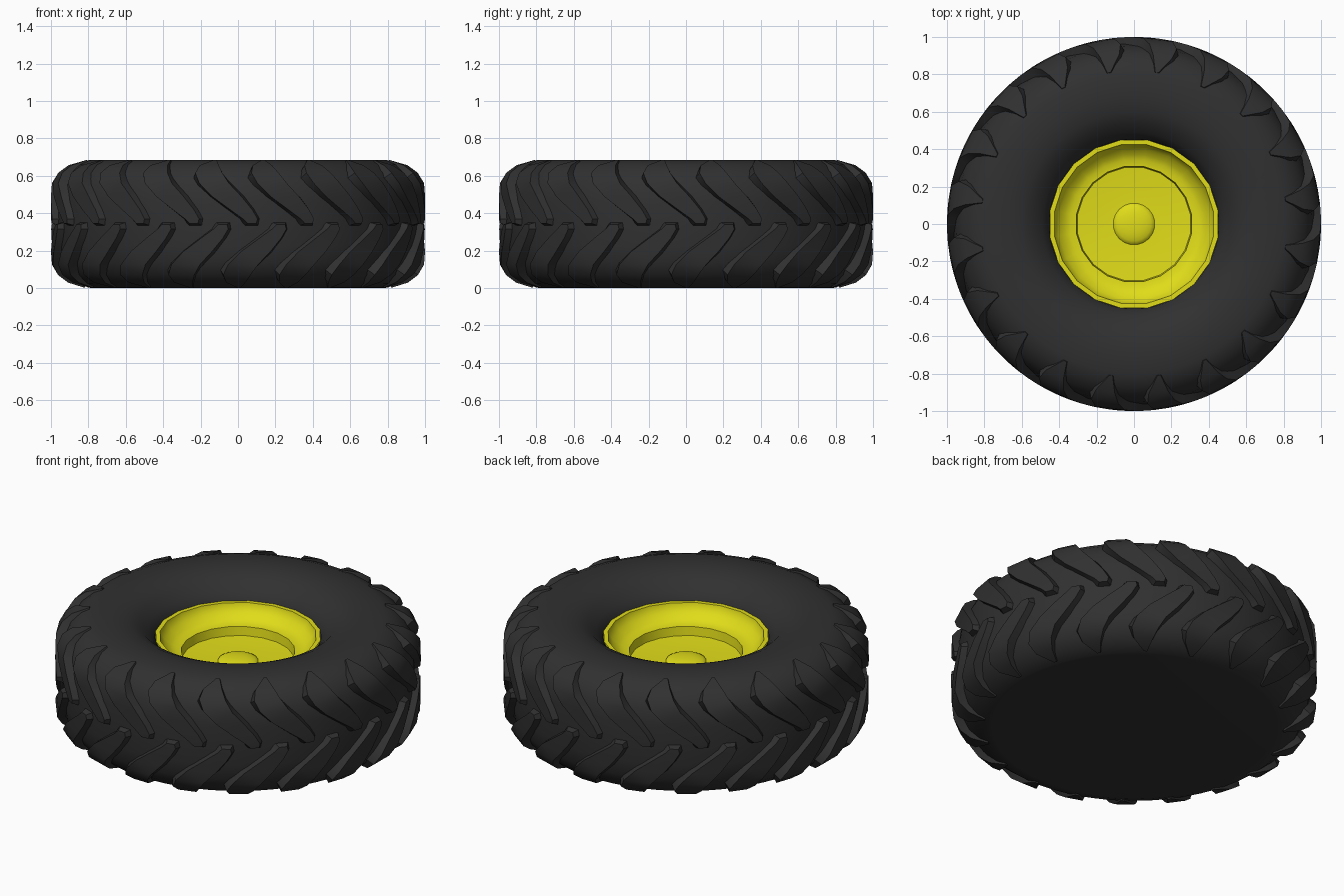
import bpy, bmesh
from math import sin, cos, pi, radians

if "Cube" in bpy.data.objects:
    bpy.data.objects.remove(bpy.data.objects["Cube"])

HALF = 0.3425   # mid height of the wheel
COUNT = 20      # lugs per row, and rim sides


def material(name, color):
    m = bpy.data.materials.new(name)
    m.diffuse_color = (*color, 1)
    m.use_nodes = True
    m.node_tree.nodes["Principled BSDF"].inputs["Base Color"].default_value = m.diffuse_color
    return m


def finish(name, bm, mat, angle):
    bmesh.ops.remove_doubles(bm, verts=bm.verts, dist=1e-5)
    bmesh.ops.recalc_face_normals(bm, faces=bm.faces)
    me = bpy.data.meshes.new(name)
    bm.to_mesh(me)
    bm.free()
    me.polygons.foreach_set("use_smooth", [True] * len(me.polygons))
    me.set_sharp_from_angle(angle=radians(angle))
    me.materials.append(mat)
    ob = bpy.data.objects.new(name, me)
    bpy.context.collection.objects.link(ob)
    return ob


def polar(r, deg, z):
    # angle 0 faces the front (-y), positive angles run towards +x
    a = radians(deg)
    return (r * sin(a), -r * cos(a), z)


def lathe(name, profile, sides, mat, angle):
    bm = bmesh.new()
    rings = [[bm.verts.new(polar(r, (i + 0.5) * 360 / sides, z)) for i in range(sides)]
             for r, z in profile]
    for a, b in zip(rings, rings[1:]):
        for i in range(sides):
            j = (i + 1) % sides
            bm.faces.new((a[i], a[j], b[j], b[i]))
    bm.faces.new(rings[-1])
    return finish(name, bm, mat, angle)


rubber = material("rubber", (0.03, 0.03, 0.03))
yellow = material("yellow_paint", (0.75, 0.72, 0.01))

# Tyre body: bulging upper sidewall, tread, closed flat underside
shoulder = [(0.80, 0.683), (0.86, 0.66), (0.915, 0.615), (0.95, 0.55), (0.965, 0.46)]
wall = [(0.445, 0.50), (0.455, 0.56), (0.49, 0.60), (0.54, 0.645), (0.60, 0.673), (0.68, 0.685)]
under = [(r, 2 * HALF - z) for r, z in reversed(shoulder)]
lathe("tyre_body", wall + shoulder + under + [(0.78, 0.0)], 80, rubber, 35)

# Lugs: left angle, right angle, radius, height, inward direction (radial, vertical)
STATIONS = [
    (3.0, 5.6, 0.998, 0.345, -1, -0.3),
    (1.5, 6.0, 1.000, 0.37, -1, 0),
    (-2.5, 4.3, 1.000, 0.42, -1, 0),
    (-8.0, 1.0, 1.000, 0.49, -1, 0),
    (-12.0, -2.8, 0.996, 0.56, -1, -0.2),
    (-13.7, -5.0, 0.965, 0.615, -0.8, -0.6),
    (-13.0, -6.5, 0.910, 0.656, -0.5, -0.9),
    (-9.2, -8.0, 0.820, 0.684, -0.2, -1),
]


def lug(bm, turn, flip):
    rows = []
    for left, right, r, z, dr, dz in STATIONS:
        br, bz = r + 0.05 * dr, z + 0.05 * dz
        pts = [(br, left - 1.2, bz), (r, left, z), (r, right, z), (br, right + 1.2, bz)]
        rows.append([bm.verts.new(polar(pr, a + turn, 2 * HALF - pz if flip else pz))
                     for pr, a, pz in pts])
    for a, b in zip(rows, rows[1:]):
        for i in range(4):
            j = (i + 1) % 4
            bm.faces.new((a[i], a[j], b[j], b[i]))
    bm.faces.new(rows[0])
    bm.faces.new(rows[-1])


for name, flip, shift in (("upper_lugs", False, 0), ("lower_lugs", True, -9)):
    bm = bmesh.new()
    for k in range(COUNT):
        lug(bm, k * 360 / COUNT + shift, flip)
    finish(name, bm, rubber, 30)

# Rim: flat lip, curved bowl, step down to the wheel disc
rim = [(0.455, 0.50), (0.455, 0.562), (0.43, 0.562), (0.425, 0.54), (0.405, 0.515),
       (0.375, 0.488), (0.345, 0.475), (0.312, 0.472), (0.306, 0.42), (0.20, 0.412), (0.10, 0.41)]
lathe("rim", rim, COUNT, yellow, 30)

# Shallow domed hub cap
dome = [(0.113 * cos(t * pi / 10), 0.408 + 0.03 * sin(t * pi / 10)) for t in range(5)]
lathe("hub_cap", dome, COUNT, yellow, 40)
